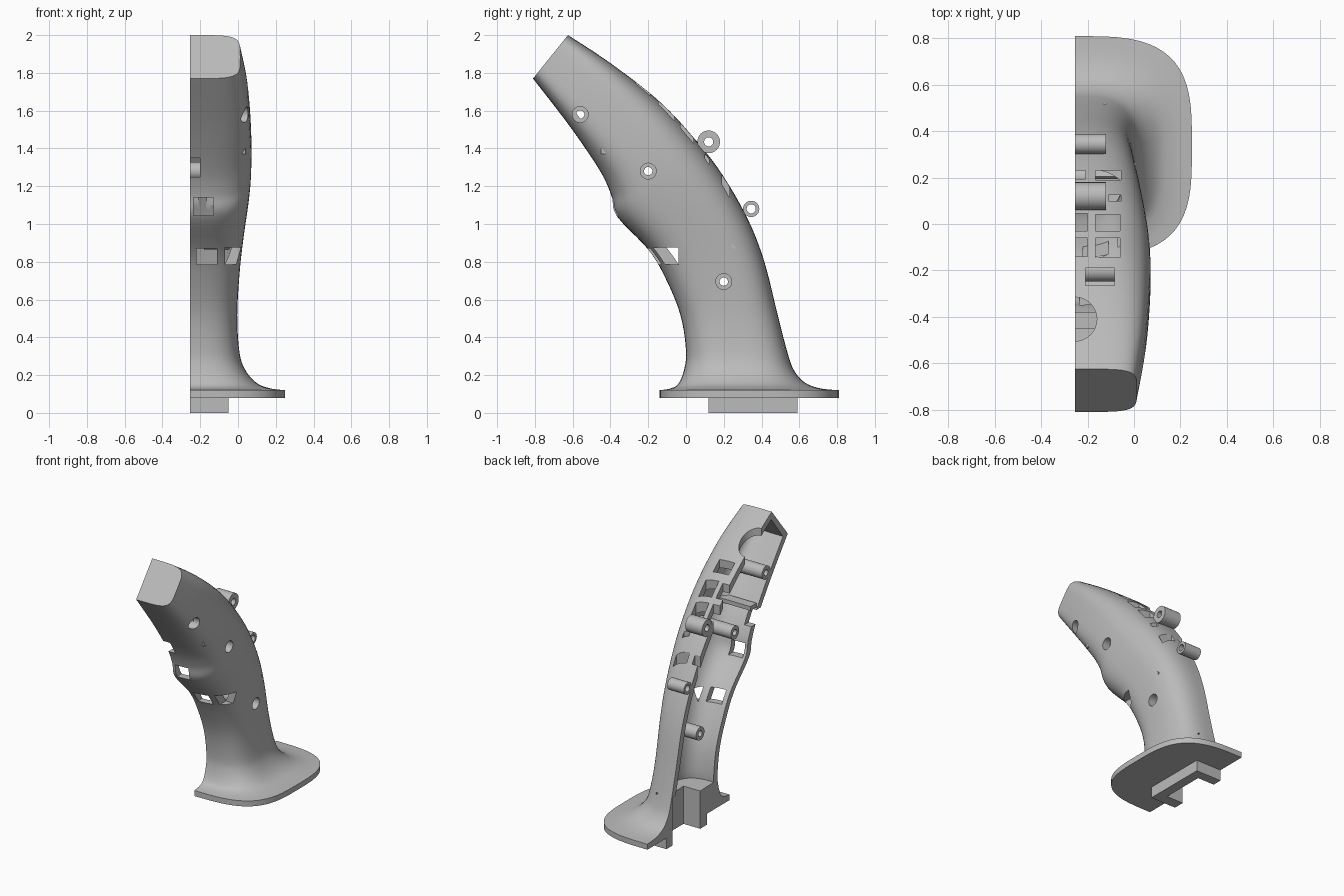
import bpy, bmesh, math
from mathutils import Matrix, Vector

if "Cube" in bpy.data.objects:
    bpy.data.objects.remove(bpy.data.objects["Cube"], do_unlink=True)

CUT = -0.255      # plane where the two handle halves meet
WALL = 0.045

grey = bpy.data.materials.new("plain grey")
grey.use_nodes = True
grey.diffuse_color = (0.5, 0.5, 0.5, 1)
grey.node_tree.nodes["Principled BSDF"].inputs["Base Color"].default_value = (0.5, 0.5, 0.5, 1)


def make(name, bm):
    bmesh.ops.recalc_face_normals(bm, faces=bm.faces)
    mesh = bpy.data.meshes.new(name)
    bm.to_mesh(mesh)
    bm.free()
    mesh.materials.append(grey)
    obj = bpy.data.objects.new(name, mesh)
    bpy.context.collection.objects.link(obj)
    return obj


def box(name, x, y, z, tilt=0):
    bm = bmesh.new()
    bmesh.ops.create_cube(bm, size=1)
    size = Vector((x[1] - x[0], y[1] - y[0], z[1] - z[0]))
    mid = Vector((sum(x), sum(y), sum(z))) / 2
    bm.transform(Matrix.Translation(mid) @ Matrix.Rotation(tilt, 4, "X") @ Matrix.Diagonal(size).to_4x4())
    return make(name, bm)


def rod(name, centre, radius, x0, x1, axis="Y"):
    bm = bmesh.new()
    bmesh.ops.create_cone(bm, cap_ends=True, segments=32, radius1=radius, radius2=radius, depth=x1 - x0)
    turn = Matrix.Rotation(math.pi / 2, 4, axis)
    bm.transform(Matrix.Translation(((x0 + x1) / 2, *centre)) @ turn)
    return make(name, bm)


def cut(obj, cutters):
    for c in cutters:
        c.hide_render = True
        mod = obj.modifiers.new("cut", "BOOLEAN")
        mod.operation, mod.solver, mod.object = "DIFFERENCE", "EXACT", c
    bpy.context.view_layer.update()
    graph = bpy.context.evaluated_depsgraph_get()
    mesh = bpy.data.meshes.new_from_object(obj.evaluated_get(graph))
    obj.modifiers.clear()
    obj.data = mesh
    for c in cutters:
        bpy.data.objects.remove(c, do_unlink=True)


def smooth(obj):
    bpy.ops.object.select_all(action="DESELECT")
    obj.select_set(True)
    bpy.context.view_layer.objects.active = obj
    bpy.ops.object.shade_smooth_by_angle(angle=math.radians(30))


# Handle sections: front y, front z, back y, back z, side x, squareness
ROWS = [
    (-.81, 1.77, -.625, 2.0, .012, 5),
    (-.61, 1.51, -.39, 1.845, .052, 4),
    (-.455, 1.28, -.13, 1.64, .07, 3.2),
    (-.395, 1.15, .06, 1.435, .07, 3),
    (-.365, 1.04, .2, 1.25, .058, 3),
    (-.2, .865, .33, 1.02, .03, 3),
    (-.11, .716, .415, .8, .01, 3),
    (-.03, .52, .485, .52, -.004, 3),
    (0, .33, .54, .31, .008, 3),
    (-.01, .23, .575, .22, .04, 3),
    (-.04, .155, .63, .16, .1, 3.2),
    (-.08, .13, .71, .13, .17, 3.3),
    (-.14, .12, .81, .12, .25, 3.3),
]


def row_at(s):
    i = min(int(s), len(ROWS) - 2)
    t = s - i
    a, b, c, d = (ROWS[min(max(i + k, 0), len(ROWS) - 1)] for k in (-1, 0, 1, 2))
    return [q + t / 2 * (r - p + t * (2 * p - 5 * q + 4 * r - e + t * (3 * (q - r) + e - p)))
            for p, q, r, e in zip(a, b, c, d)]


def section(row, inset=0, steps=32):
    fy, fz, by, bz, w, n = row
    front, back = Vector((0, fy, fz)), Vector((0, by, bz))
    mid, half = (front + back) / 2, (back - front) / 2
    half *= 1 - inset / half.length
    pts = []
    for k in range(steps + 1):
        a = math.pi * k / steps
        c, s = math.cos(a), max(math.sin(a), 0)
        if k in (0, steps):
            s = 0
        p = mid + half * math.copysign(abs(c) ** (2 / n), c)
        p.x = CUT + (w - inset - CUT) * s ** (2 / n)
        pts.append(p)
    if inset:   # carry the cavity past the parting plane
        pts = [pts[0] - Vector((.06, 0, 0))] + pts + [pts[-1] - Vector((.06, 0, 0))]
    return pts


def loft(name, rings):
    bm = bmesh.new()
    loops = [[bm.verts.new(p) for p in ring] for ring in rings]
    for a, b in zip(loops, loops[1:]):
        for k in range(len(a)):
            j = (k + 1) % len(a)
            bm.faces.new((a[k], a[j], b[j], b[k]))
    bm.faces.new(loops[0])
    bm.faces.new(loops[-1])
    return make(name, bm)


# Outer half handle with flange, then the cavity
rings = [section(row_at(k / 5)) for k in range(5 * (len(ROWS) - 1) + 1)]
rings.append([p - Vector((0, 0, .04)) for p in rings[-1]])
shell = loft("handle_shell", rings)
cavity = loft("cavity", [section(row_at(.2 + 8.2 * k / 40), WALL) for k in range(41)])

# Screw positions (y, z) and the outer end of each boss
SCREWS = [((-.56, 1.58), .0), ((-.2, 1.28), .045), ((.2, .695), -.025)]
cutters = [cavity, box("cable_channel", (-.4, -.12), (.2, .52), (-.1, .35))]
for centre, end in SCREWS:
    cutters.append(rod("screw_recess", centre, .042, end - .03, .2))

# Front windows
cutters += [
    box("front_notch", (-.4, -.2), (-.6, -.37), (1.25, 1.35)),
    box("front_window", (-.235, -.13), (-.5, -.28), (1.045, 1.14)),
    box("low_window", (-.22, -.11), (-.35, -.05), (.785, .87)),
    box("corner_window", (-.07, .1), (-.3, -.04), (.785, .875)),
]
# Back button opening and windows, cut from above
cutters.append(rod("button_hole", (-.41, 1.9), .095, CUT - .3, CUT + .3, "Z"))
bpy.context.view_layer.update()
hole = cutters[-1]
hole.location.x = 0
BACK = [
    ((-.21, -.085), (-.265, -.19)),
    ((-.4, -.2), (-.14, -.06)),
    ((-.165, -.06), (-.145, -.06)),
    ((-.4, -.2), (-.03, .045)),
    ((-.165, -.06), (-.03, .04)),
    ((-.4, -.21), (.195, .23)),
    ((-.165, -.055), (.19, .23)),
    ((-.11, -.055), (.1, .125)),
]
for x, y in BACK:
    cutters.append(box("back_window", x, y, (1.1, 2.1)))
cut(shell, cutters)
smooth(shell)

# Screw bosses reaching the parting plane
for centre, end in SCREWS:
    boss = rod("screw_boss", centre, .048, CUT, end)
    cut(boss, [rod("bore", centre, .022, CUT - .1, end + .1),
               rod("recess", centre, .042, end - .03, end + .1)])
    smooth(boss)

# Hinge barrels on the back
for name, centre, radius in (("upper_barrel", (.12, 1.435), .06), ("lower_barrel", (.345, 1.08), .043)):
    barrel = rod(name, centre, radius, CUT, -.12)
    cut(barrel, [rod("bore", centre, .024, CUT - .1, 0)])
    smooth(barrel)

# Base plug with the cable channel, inner rib and small clip
plug = box("base_plug", (CUT, -.05), (.12, .59), (0, .085))
cut(plug, [box("plug_channel", (-.4, -.12), (.2, .52), (-.1, .2))])
box("inner_rib", (CUT, .04), (-.45, -.38), (1.37, 1.4))
box("inner_clip", (-.18, .008), (.19, .27), (.89, .905), -.7)
